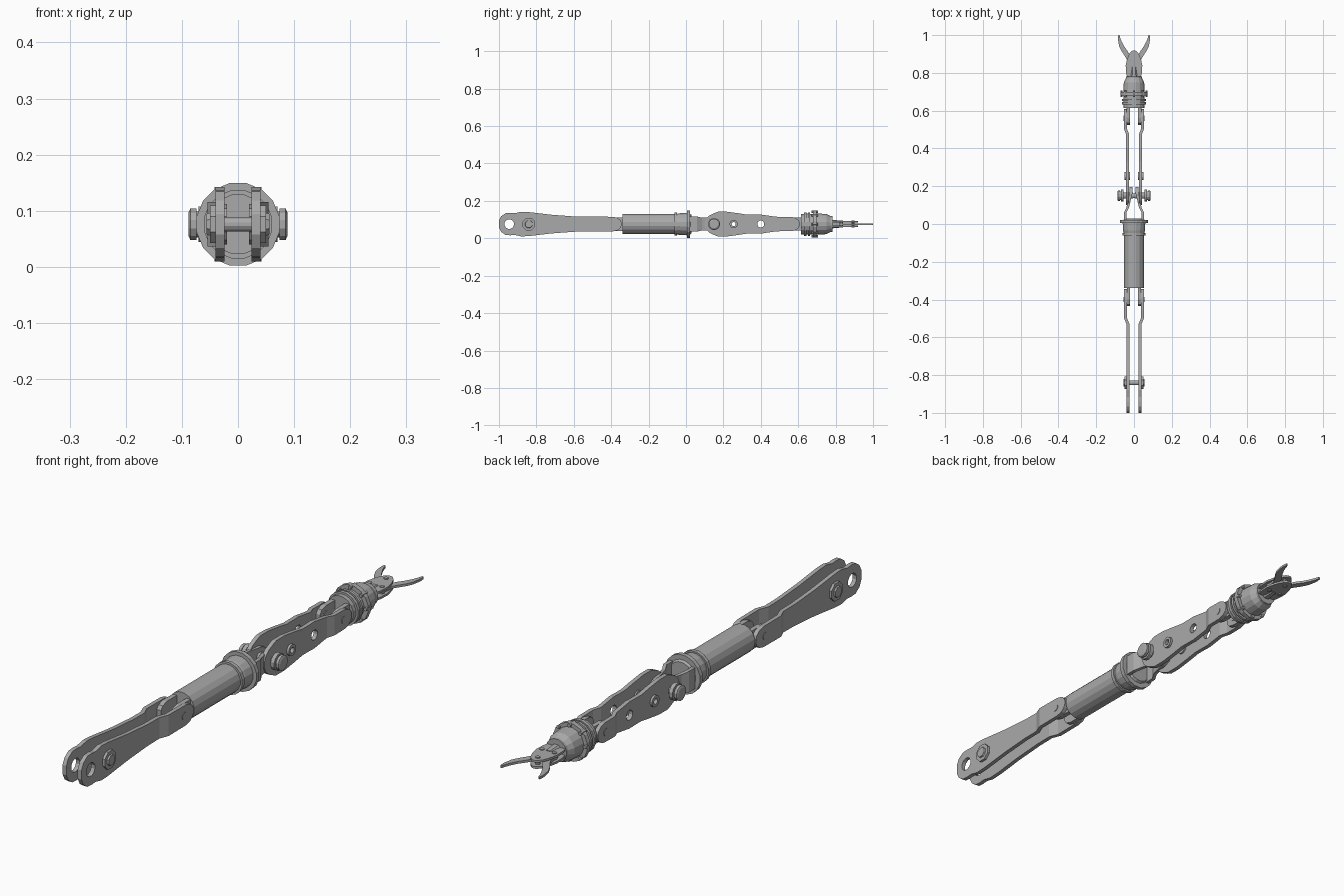
import bpy, bmesh, math
from mathutils import Vector

if "Cube" in bpy.data.objects:
    bpy.data.objects.remove(bpy.data.objects["Cube"])

ZC = 0.076  # height of the arm axis


def material(name, v):
    m = bpy.data.materials.new(name)
    m.diffuse_color = (v, v, v, 1)
    m.use_nodes = True
    m.node_tree.nodes["Principled BSDF"].inputs["Base Color"].default_value = m.diffuse_color
    return m


METAL = material("grey metal", 0.4)


def finish(name, bm):
    bmesh.ops.recalc_face_normals(bm, faces=bm.faces)
    me = bpy.data.meshes.new(name)
    bm.to_mesh(me)
    bm.free()
    me.materials.append(METAL)
    ob = bpy.data.objects.new(name, me)
    bpy.context.collection.objects.link(ob)
    return ob


def mirror(ob):
    ob.modifiers.new("mirror", "MIRROR").use_axis[0] = True
    return ob


def lathe(name, prof, axis="Y", centre=(0, 0, ZC), n=16):
    """Closed turned part; prof is a list of (distance along axis, radius)."""
    bm = bmesh.new()
    rings = []
    for d, r in prof:
        ring = []
        for i in range(n):
            a = 2 * math.pi * (i + 0.5) / n
            u, w = r * math.cos(a), r * math.sin(a)
            p = (u, d, w) if axis == "Y" else (d, u, w) if axis == "X" else (u, w, d)
            ring.append(bm.verts.new(Vector(p) + Vector(centre)))
        rings.append(ring)
    for a, b in zip(rings, rings[1:]):
        for i in range(n):
            bm.faces.new((a[i], a[(i + 1) % n], b[(i + 1) % n], b[i]))
    bm.faces.new(rings[0])
    bm.faces.new(rings[-1])
    return finish(name, bm)


def pin(name, r, x0, x1, y, n=12, z=ZC):
    return lathe(name, [(x0, r), (x1, r)], "X", (0, y, z), n)


def strip(name, stations, thick, flat=False):
    """Plate lofted along y. Upright: (y, half height, x). Flat: (y, half width, x) with thickness in z."""
    bm = bmesh.new()
    rings = []
    t = thick / 2
    for y, h, x in stations:
        a, b = (h, t) if flat else (t, h)
        rings.append([bm.verts.new((x + s * a, y, ZC + k * b))
                      for s, k in ((-1, -1), (1, -1), (1, 1), (-1, 1))])
    for a, b in zip(rings, rings[1:]):
        for i in range(4):
            bm.faces.new((a[i], a[(i + 1) % 4], b[(i + 1) % 4], b[i]))
    bm.faces.new(rings[0])
    bm.faces.new(rings[-1])
    return finish(name, bm)


def drill(ob, holes):
    for y, r in holes:
        c = pin("hole_cutter", r, -0.2, 0.2, y)
        c.hide_render = True
        c.display_type = "WIRE"
        m = ob.modifiers.new("hole", "BOOLEAN")
        m.object = c
        m.operation = "DIFFERENCE"
        m.solver = "EXACT"


# upper arm plates
p = strip("upper_arm_plate", [
    (-1.0, .018, .032), (-.988, .042, .032), (-.965, .058, .032), (-.94, .06, .032), (-.915, .058, .032),
    (-.88, .066, .032), (-.84, .064, .032), (-.72, .05, .032), (-.6, .041, .032), (-.53, .04, .032),
    (-.495, .04, .046), (-.39, .039, .046), (-.365, .033, .046), (-.35, .02, .046), (-.345, .008, .046)], .016)
drill(p, [(-.945, .026)])
mirror(p)
# upper arm cross bolt
pin("shoulder_rod", .013, -.04, .04, -.84)
mirror(lathe("shoulder_nut", [(.039, .036), (.05, .036), (.05, .022), (.056, .02)], "X", (0, -.84, ZC), 8))

# elbow lugs and pins
p = strip("barrel_lug", [(-.435, .014, .029), (-.425, .028, .029), (-.4, .036, .029), (-.335, .036, .029)], .018)
mirror(p)
mirror(pin("barrel_pin", .014, .02, .056, -.4))

# main barrel with collars and flange
lathe("barrel", [(-.34, .054), (-.062, .054), (-.062, .062), (-.048, .062), (-.048, .056),
                 (-.035, .059), (.005, .061), (.005, .075), (.022, .075), (.022, .056), (.03, .05)])

# forearm joint lugs
mirror(strip("forearm_lug", [(.02, .04, .047), (.06, .04, .047), (.085, .034, .034), (.16, .034, .016), (.185, .022, .016),
                             (.195, .01, .016)], .014))
mirror(lathe("elbow_bolt", [(.005, .016), (.055, .016), (.055, .033), (.07, .033), (.07, .024), (.074, .024),
                            (.074, .029), (.085, .029), (.088, .022)], "X", (0, .15, ZC), 12))
pin("elbow_rod", .012, -.05, .05, .15)

# forearm plates
p = strip("forearm_plate", [
    (.1, .012, .034), (.108, .03, .034), (.125, .046, .034), (.15, .058, .034), (.17, .066, .034), (.22, .066, .034),
    (.28, .058, .034), (.33, .05, .034), (.37, .05, .034), (.4, .051, .034), (.44, .045, .034), (.475, .04, .034),
    (.505, .038, .046), (.57, .037, .046), (.59, .03, .046), (.604, .018, .046), (.608, .006, .046)], .016)
drill(p, [(.255, .012), (.4, .019)])
mirror(p)
# hollow bushing in the forearm
p = pin("forearm_bushing", .022, .02, .051, .255)
drill(p, [(.255, .011)])
mirror(p)

# wrist lugs and pins
mirror(strip("wrist_lug", [(.525, .012, .03), (.535, .027, .03), (.56, .034, .03), (.62, .034, .03)], .018))
mirror(pin("wrist_pin", .014, .02, .056, .56))

# wrist housing
lathe("wrist_housing", [(.615, .056), (.632, .056), (.632, .064), (.645, .064), (.645, .057), (.652, .057),
                        (.652, .064), (.662, .064), (.662, .056), (.68, .056), (.68, .073), (.698, .073),
                        (.698, .058), (.75, .055), (.772, .044), (.782, .044)])
# bolts round the wrist flange
for i in range(8):
    a = 2 * math.pi * i / 8
    lathe("flange_bolt", [(.672, .007), (.706, .007)], "Y",
          (.066 * math.cos(a), 0, ZC + .066 * math.sin(a)), 6)

# gripper palm: two plates with the fingers between
for s in (-1, 1):
    p = strip("palm_plate", [(.775, .036, 0), (.8, .042, 0), (.84, .044, 0), (.875, .036, 0), (.9, .026, 0),
                             (.914, .014, 0), (.919, .006, 0)], .008, True)
    p.location.z = s * .012
lathe("palm_core", [(.77, .026), (.83, .02)], n=8)
for x, y in ((.026, .83), (0, .893)):
    p = lathe("palm_pivot", [(-.019, .009), (.019, .009)], "Z", (x, y, ZC), 8)
    if x:
        mirror(p)

# curved claw fingers
mirror(strip("claw_finger", [(.82, .012, .022), (.87, .012, .026), (.89, .015, .034), (.915, .016, .05),
                             (.94, .013, .065), (.965, .009, .074), (.985, .006, .079), (1.0, .003, .08)], .009, True))
